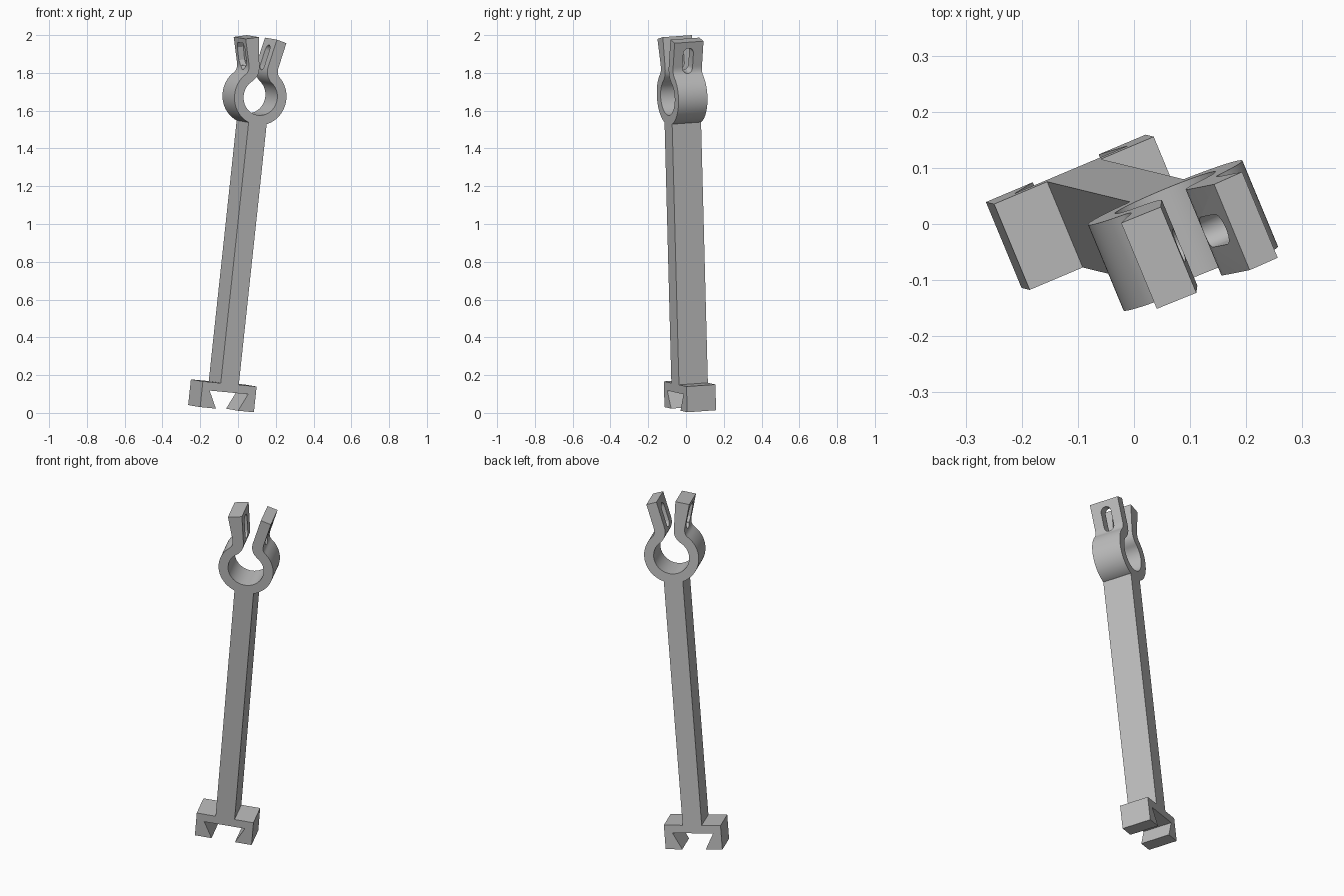
import bpy, bmesh, math
from mathutils import Matrix, Vector

if "Cube" in bpy.data.objects:
    bpy.data.objects.remove(bpy.data.objects["Cube"], do_unlink=True)

grey = bpy.data.materials.new("plain_grey")
grey.use_nodes = True
GREY = (0.5, 0.5, 0.5, 1)
grey.diffuse_color = GREY
grey.node_tree.nodes["Principled BSDF"].inputs["Base Color"].default_value = GREY

# Leaning frame: origin at the ring centre on the front face
up = Vector((0.1064, -0.0259, 0.994)).normalized()
back = Vector((-0.3826, 0.9217, 0.065)).normalized()
side = back.cross(up).normalized()
up = side.cross(back)
FRAME = Matrix((side, back, up)).transposed().to_4x4()
FRAME.translation = (0.119, -0.097, 1.672)

DEPTH = 0.166
OUTER, INNER = 0.149, 0.097
POST_HALF = 0.052
FOOT_TOP = -1.528


def prism(name, points, y0=0, y1=DEPTH, place=Matrix()):
    """Extrude an outline in the local x-z plane from y0 to y1."""
    bm = bmesh.new()
    face = bm.faces.new([bm.verts.new((x, y0, z)) for x, z in points])
    new = bmesh.ops.extrude_face_region(bm, geom=[face])["geom"]
    verts = [v for v in new if isinstance(v, bmesh.types.BMVert)]
    bmesh.ops.translate(bm, verts=verts, vec=(0, y1 - y0, 0))
    bmesh.ops.recalc_face_normals(bm, faces=bm.faces)
    mesh = bpy.data.meshes.new(name)
    bm.to_mesh(mesh)
    bm.free()
    mesh.materials.append(grey)
    obj = bpy.data.objects.new(name, mesh)
    bpy.context.collection.objects.link(obj)
    obj.matrix_world = FRAME @ place
    return obj


def arc(radius, start, end, steps, cx=0, cz=0):
    angles = [math.radians(start + (end - start) * i / steps) for i in range(steps + 1)]
    return [(cx + radius * math.cos(a), cz + radius * math.sin(a)) for a in angles]


def bend(p, q, r, steps=8):
    p, q, r = Vector(p), Vector(q), Vector(r)
    ts = [i / steps for i in range(steps + 1)]
    return [tuple(p * (1 - t) ** 2 + q * 2 * t * (1 - t) + r * t * t) for t in ts]


def mirrored(points):
    return [(-x, z) for x, z in reversed(points)]


def activate(obj):
    bpy.ops.object.select_all(action="DESELECT")
    obj.select_set(True)
    bpy.context.view_layer.objects.active = obj


def cut(target, cutter):
    cutter.hide_render = True
    bpy.context.view_layer.update()
    mod = target.modifiers.new("cut", "BOOLEAN")
    mod.operation, mod.solver, mod.object = "DIFFERENCE", "EXACT", cutter
    activate(target)
    bpy.ops.object.modifier_apply(modifier=mod.name)
    bpy.data.objects.remove(cutter, do_unlink=True)


# Foot with a dovetail groove
half_foot = [(0.155, 0), (0.155, -0.137), (0.064, -0.137), (0.111, -0.045)]
foot = [(x, z + FOOT_TOP) for x, z in half_foot + mirrored(half_foot)]
prism("dovetail_foot", foot)

# Post ending against the ring
spread = math.degrees(math.asin(POST_HALF / OUTER))
post = [(-POST_HALF, FOOT_TOP), (POST_HALF, FOOT_TOP)]
prism("post", post + arc(OUTER, 270 + spread, 270 - spread, 8))

# Open clamp ring with two flared arms, the left-hand one thicker
neck_out = bend(arc(OUTER, 50, 50, 1)[0], (0.077, 0.132), (0.086, 0.168))
neck_in = bend((0.026, 0.165), (0.015, 0.113), arc(INNER, 55, 55, 1)[0])
clamp_outline = (
    arc(OUTER, -230, 50, 56)[:-1]
    + neck_out + [(0.115, 0.297), (0.059, 0.311)] + neck_in
    + arc(INNER, 55, -235, 56)[1:-1]
    + mirrored(neck_in) + [(-0.045, 0.315), (-0.120, 0.299)]
    + mirrored(neck_out)[:-1])
clamp = prism("clamp_ring", clamp_outline)


def arm_place(x, z, tilt):
    return (Matrix.Translation((x, DEPTH / 2, z))
            @ Matrix.Rotation(math.radians(tilt), 4, "Y")
            @ Matrix.Rotation(math.radians(90), 4, "Z"))


# Bolt slots through both arms
for x, z, tilt in ((0.065, 0.203, 12.8), (-0.065, 0.208, -11)):
    slot = arc(0.029, 0, 180, 12, cz=0.040) + arc(0.029, 180, 360, 12, cz=-0.040)
    cut(clamp, prism("slot_cutter", slot, -0.058, 0.058, arm_place(x, z, tilt)))

# Nut recess on the outside of the thicker arm
half_nut = [(0.036, 0.062), (0.052, 0.034), (0.052, -0.034), (0.036, -0.062)]
cut(clamp, prism("nut_cutter", half_nut + mirrored(half_nut),
                 -0.036, 0.036, arm_place(-0.100, 0.213, -12)))

activate(clamp)
bpy.ops.object.shade_smooth_by_angle(angle=math.radians(25))
